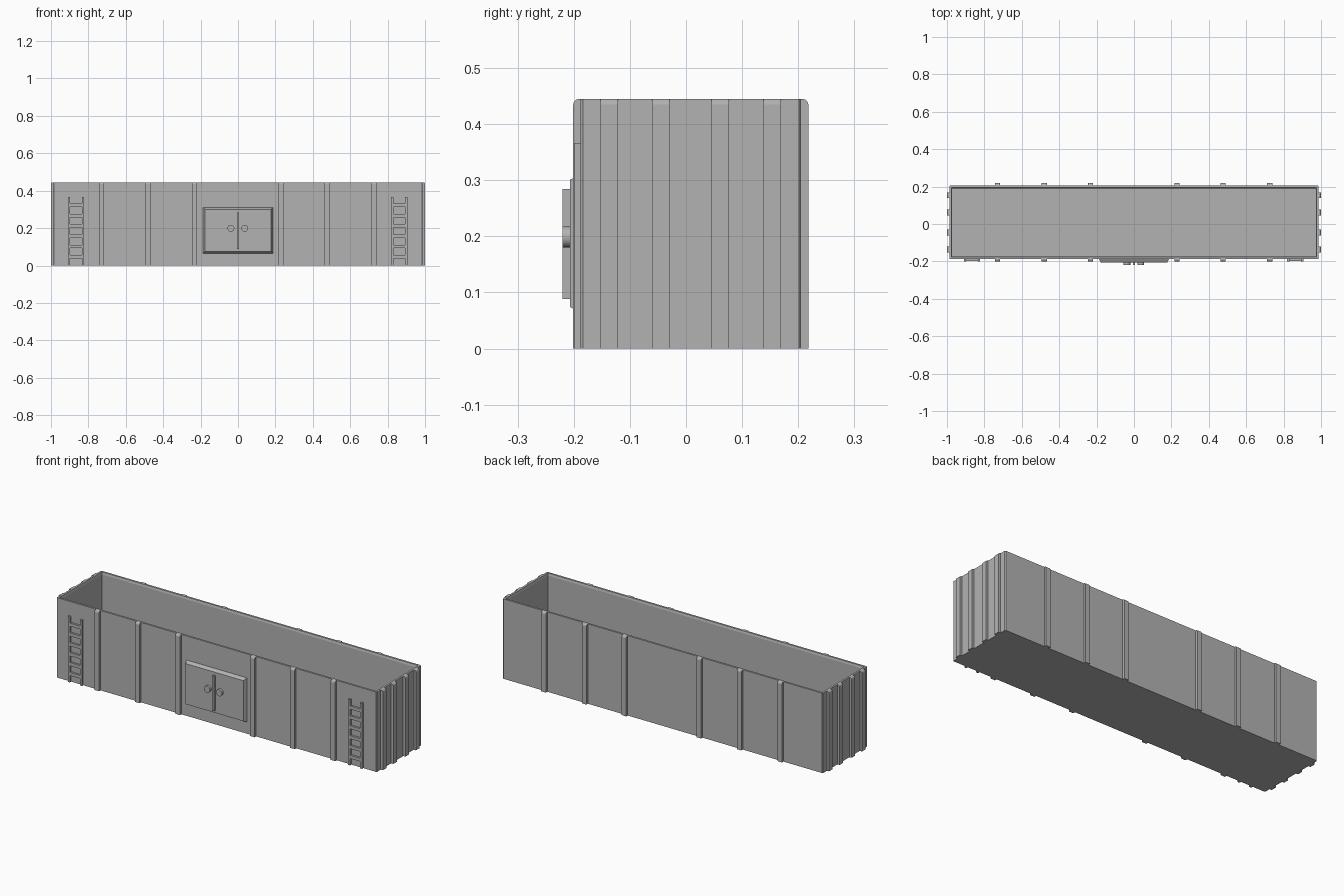
import bpy, bmesh, math
from mathutils import Matrix

cube = bpy.data.objects.get("Cube")
if cube:
    bpy.data.objects.remove(cube, do_unlink=True)

H = 0.445                    # car height
BX, Y0, Y1 = 0.987, -0.188, 0.205   # body half length, front and back planes
WALL, FLOOR = 0.02, 0.02

grey = bpy.data.materials.new("plain_grey")
grey.use_nodes = True
COLOUR = (0.45, 0.45, 0.45, 1)
grey.diffuse_color = COLOUR
grey.node_tree.nodes["Principled BSDF"].inputs["Base Color"].default_value = COLOUR


def finish(name, bm):
    bmesh.ops.recalc_face_normals(bm, faces=bm.faces)
    mesh = bpy.data.meshes.new(name)
    bm.to_mesh(mesh)
    bm.free()
    mesh.materials.append(grey)
    obj = bpy.data.objects.new(name, mesh)
    bpy.context.collection.objects.link(obj)
    return obj


def add_box(bm, x, y, z):
    """Box from three (low, high) ranges; returns its vertices."""
    size = [r[1] - r[0] for r in (x, y, z)]
    mid = [(r[0] + r[1]) / 2 for r in (x, y, z)]
    matrix = Matrix.Translation(mid) @ Matrix.Diagonal((*size, 1))
    return bmesh.ops.create_cube(bm, size=1, matrix=matrix)["verts"]


def rib(name, x, y, axis, sign):
    """Upright rib whose outer top edge is rounded."""
    bm = bmesh.new()
    verts = add_box(bm, x, y, (0, H))
    outer = max(v.co[axis] * sign for v in verts)
    edges = [e for e in bm.edges if all(
        v.co.z > H - 0.001 and v.co[axis] * sign > outer - 0.001 for v in e.verts)]
    bmesh.ops.bevel(bm, geom=edges, offset=0.01, segments=3, profile=0.5, affect='EDGES')
    finish(name, bm)


# Open body: box with trimmed corners, top inset and pushed down to the floor
bm = bmesh.new()
add_box(bm, (-BX, BX), (Y0, Y1), (0, H))
corners = [e for e in bm.edges if abs(e.verts[0].co.z - e.verts[1].co.z) > 0.1]
bmesh.ops.bevel(bm, geom=corners, offset=0.004, segments=1, affect='EDGES')
top = max(bm.faces, key=lambda f: f.calc_center_median().z)
bmesh.ops.inset_region(bm, faces=[top], thickness=WALL * 0.6)
bmesh.ops.inset_region(bm, faces=[top], thickness=WALL * 0.4, depth=-0.012)
well = bmesh.ops.extrude_discrete_faces(bm, faces=[top])["faces"][0]
for v in well.verts:
    v.co.z = FLOOR
finish("car_body", bm)

# Side ribs, front and back
for i, cx in enumerate((-0.73, -0.48, -0.232, 0.23, 0.476, 0.726)):
    span = (cx - 0.014, cx + 0.014)
    rib(f"front_rib_{i + 1}", span, (Y0 - 0.013, Y0), 1, -1)
    rib(f"back_rib_{i + 1}", span, (Y1, Y1 + 0.013), 1, 1)

# End ribs
for i, cy in enumerate((-0.137, -0.045, 0.061, 0.154)):
    span = (cy - 0.0155, cy + 0.0155)
    rib(f"left_end_rib_{i + 1}", (BX, 1), span, 0, 1)
    rib(f"right_end_rib_{i + 1}", (-1, -BX), span, 0, -1)

# Ladders on the front
for side, cx in (("right", -0.866), ("left", 0.862)):
    bm = bmesh.new()
    for s in (-1, 1):
        add_box(bm, (cx + s * 0.037 - 0.006, cx + s * 0.037 + 0.006),
                (Y0 - 0.012, Y0), (0, 0.366))
    for k in range(6):
        z = 0.047 + k * 0.055
        add_box(bm, (cx - 0.034, cx + 0.034), (Y0 - 0.011, Y0), (z - 0.009, z + 0.009))
    finish(f"{side}_ladder", bm)

# Door panel with sloped edges
bm = bmesh.new()
verts = add_box(bm, (-0.187, 0.187), (-0.207, Y0), (0.064, 0.311))
for v in verts:
    if v.co.y < -0.2:
        v.co.x *= 0.95
        v.co.z = 0.1875 + (v.co.z - 0.1875) * 0.915
finish("door_panel", bm)

# Middle bar between the two doors
bm = bmesh.new()
add_box(bm, (-0.005, 0.005), (-0.22, -0.205), (0.088, 0.284))
finish("door_bar", bm)

# Round door knobs
for side, cx in (("right", -0.038), ("left", 0.036)):
    bm = bmesh.new()
    matrix = Matrix.Translation((cx, -0.2125, 0.199)) @ Matrix.Rotation(math.pi / 2, 4, 'X')
    bmesh.ops.create_cone(bm, cap_ends=True, segments=24, radius1=0.0185,
                          radius2=0.0185, depth=0.015, matrix=matrix)
    knob = finish(f"{side}_knob", bm)
    bpy.ops.object.select_all(action='DESELECT')
    knob.select_set(True)
    bpy.context.view_layer.objects.active = knob
    bpy.ops.object.shade_smooth_by_angle(angle=math.radians(35))
